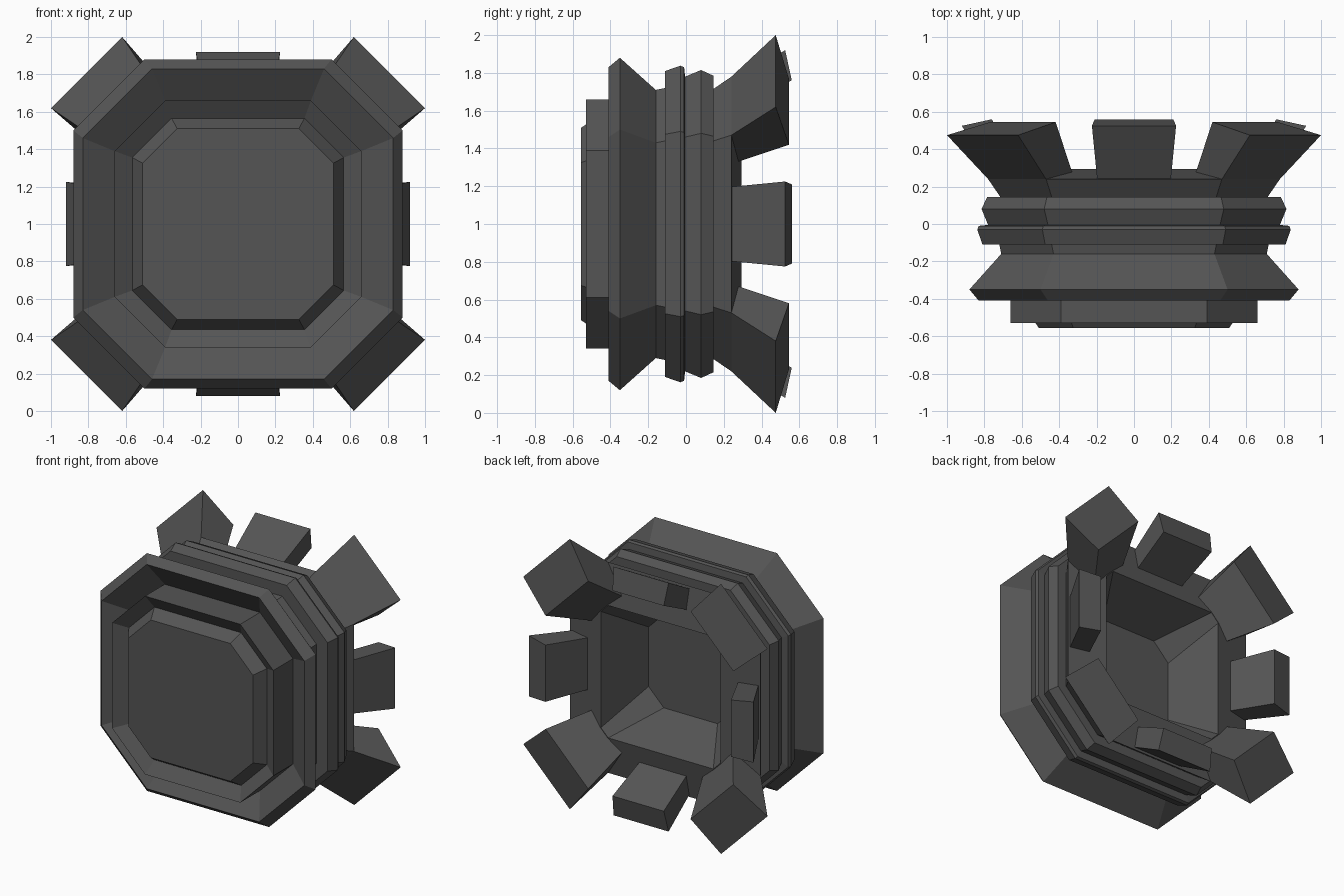
import bpy, bmesh
from math import sqrt, pi
from mathutils import Matrix, Vector

if "Cube" in bpy.data.objects:
    bpy.data.objects.remove(bpy.data.objects["Cube"])

CENTRE = Vector((0, 0, 1))
dark = bpy.data.materials.new("dark_metal")
dark.diffuse_color = (0.09, 0.09, 0.09, 1)
dark.use_nodes = True
dark.node_tree.nodes["Principled BSDF"].inputs["Base Color"].default_value = dark.diffuse_color


def finish(bm, name):
    bmesh.ops.recalc_face_normals(bm, faces=bm.faces)
    bmesh.ops.translate(bm, verts=bm.verts, vec=CENTRE)
    me = bpy.data.meshes.new(name)
    bm.to_mesh(me)
    bm.free()
    me.materials.append(dark)
    ob = bpy.data.objects.new(name, me)
    bpy.context.collection.objects.link(ob)
    return ob


def octagon_loft(name, profile):
    """Loft chamfered squares: (y, half width, half length of flat side)."""
    bm = bmesh.new()
    rings = []
    for y, h, f in profile:
        pts = [(h, -f), (h, f), (f, h), (-f, h), (-h, f), (-h, -f), (-f, -h), (f, -h)]
        rings.append([bm.verts.new((x, y, z)) for x, z in pts])
    for a, b in zip(rings, rings[1:]):
        for i in range(8):
            j = (i + 1) % 8
            bm.faces.new((a[i], a[j], b[j], b[i]))
    bm.faces.new(rings[0])
    bm.faces.new(rings[-1])
    return finish(bm, name)


def prong(name, angle, edges):
    """Tapered block from four cross edges (radius, half width, y), turned about y."""
    bm = bmesh.new()
    e = [[bm.verts.new((s * w, y, r)) for s in (-1, 1)] for r, w, y in edges]
    for i in range(4):
        a, b = e[i], e[(i + 1) % 4]
        bm.faces.new((a[0], a[1], b[1], b[0]))
    for s in (0, 1):
        bm.faces.new([p[s] for p in e])
    bmesh.ops.rotate(bm, verts=bm.verts, cent=(0, 0, 0),
                     matrix=Matrix.Rotation(angle, 3, 'Y'))
    return finish(bm, name)


# Housing: front cap, flared rim, two ribs, back rim and sunken funnel
octagon_loft("housing", [
    (-.555, .51, .325), (-.47, .565, .355),                 # raised front cap
    (-.53, .66, .39), (-.30, .66, .39),                     # front collar
    (-.41, .83, .46), (-.35, .88, .50), (-.16, .71, .43),   # flared rim
    (-.11, .72, .44), (-.11, .81, .475), (-.03, .838, .49), # first rib
    (-.01, .83, .485), (-.005, .78, .46),
    (.08, .815, .48), (.145, .785, .465),                   # second rib
    (.145, .715, .44), (.24, .78, .47),                     # back rim
    (.295, .49, .43), (-.055, .345, .22),                   # funnel and floor
])

# Large corner prongs and small side prongs, four of each
corner = [(.884, .219, .24), (1.145, .269, .475), (.84, .247, .545), (.40, .088, -.055)]
side = [(.75, .195, .22), (.92, .225, .525), (.76, .21, .56), (.60, .19, .24)]
for i in range(4):
    prong(f"corner_prong_{i + 1}", pi / 4 + i * pi / 2, corner)
    prong(f"side_prong_{i + 1}", i * pi / 2, side)
